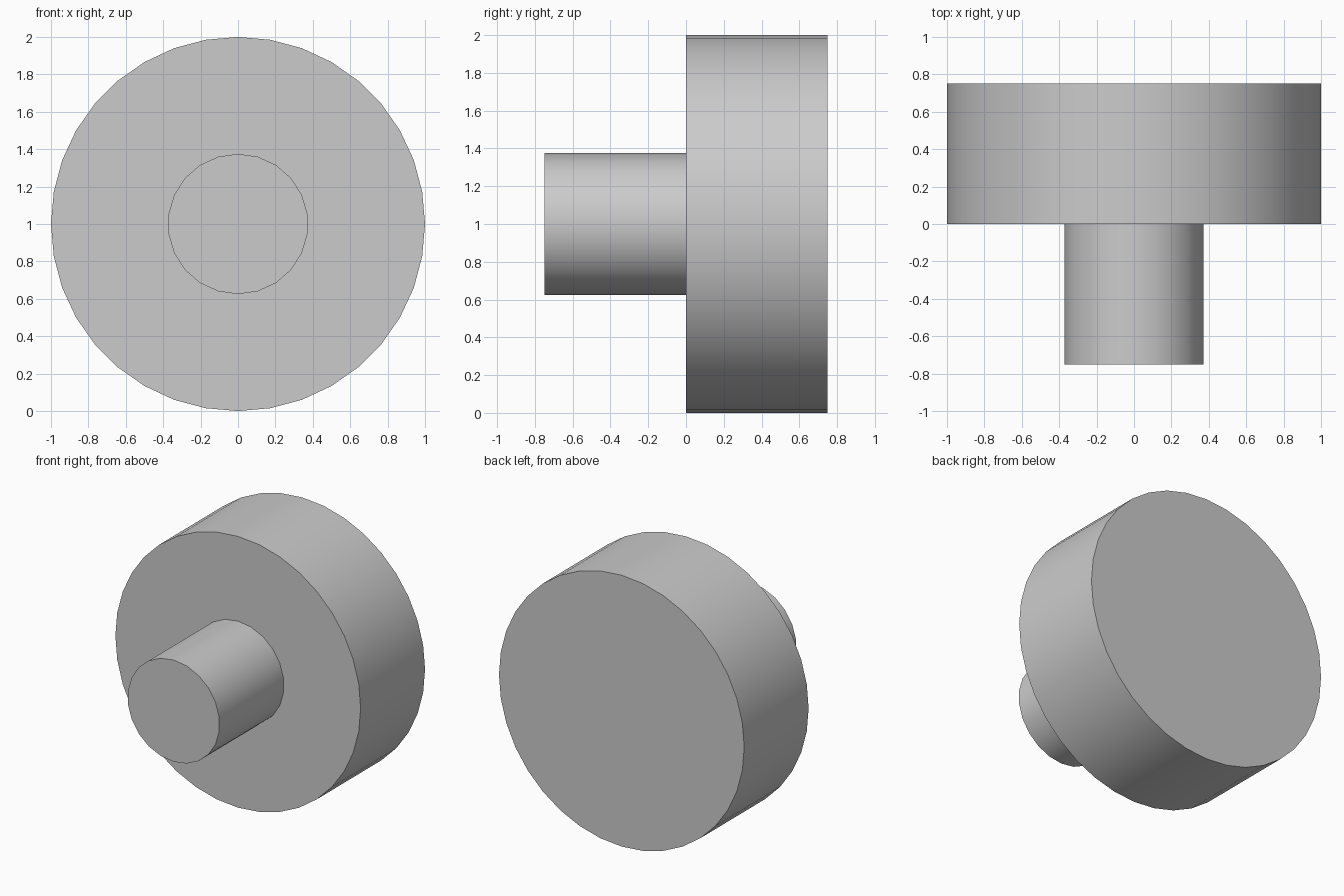
import bpy
import math

# Remove the default cube
cube = bpy.data.objects.get("Cube")
if cube:
    bpy.data.objects.remove(cube, do_unlink=True)

# Single plain grey
grey = bpy.data.materials.new("plain grey")
grey.use_nodes = True
colour = (0.6, 0.6, 0.6, 1)
grey.diffuse_color = colour
grey.node_tree.nodes["Principled BSDF"].inputs["Base Color"].default_value = colour


def cylinder(name, radius, sides, y_front, y_back):
    """Cylinder lying along y, centred at z = 1, with a corner at the top."""
    bpy.ops.mesh.primitive_cylinder_add(
        vertices=sides, radius=radius, depth=y_back - y_front,
        location=(0, (y_front + y_back) / 2, 1),
        rotation=(math.pi / 2, 0, 0))
    part = bpy.context.object
    part.name = name
    part.data.materials.append(grey)
    bpy.ops.object.transform_apply(location=False, rotation=True, scale=True)
    bpy.ops.object.shade_smooth_by_angle(angle=math.radians(35))
    return part


# Wide wheel at the back, narrow stem at the front
cylinder("wheel", 1, 36, 0, 0.75)
cylinder("stem", 0.375, 22, -0.75, 0)
